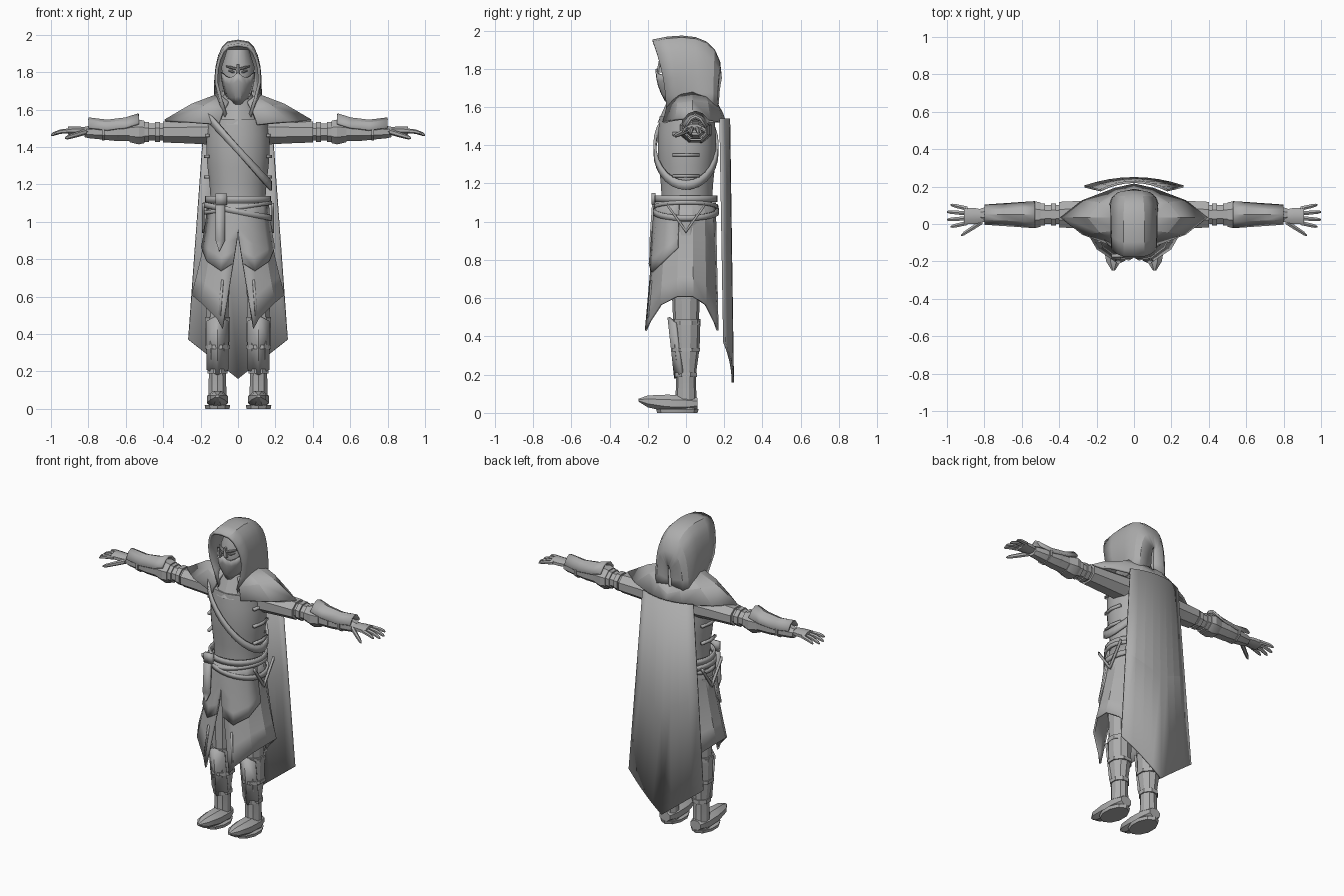
import bpy, bmesh
from math import sin, cos, pi, radians

default_cube = bpy.data.objects.get("Cube")
if default_cube:
    bpy.data.objects.remove(default_cube, do_unlink=True)

grey = (.42, .42, .42, 1)
cloth = bpy.data.materials.new("plain grey")
cloth.use_nodes = True
cloth.diffuse_color = grey
cloth.node_tree.nodes["Principled BSDF"].inputs["Base Color"].default_value = grey

# Shared centre lines of the limbs
arm_line = (.05, 1.48)
leg_line = (.11, 0)


def build(name, rows, closed=False, caps=False, mirror=False, thickness=0, smooth=28):
    """Skin a surface across rows of points and finish it as an object."""
    mesh = bpy.data.meshes.new(name)
    bm = bmesh.new()
    verts = [[bm.verts.new(point) for point in row] for row in rows]
    count = len(verts[0])
    for first, second in zip(verts, verts[1:]):
        for i in range(count if closed else count - 1):
            following = (i + 1) % count
            bm.faces.new((first[i], first[following], second[following], second[i]))
    if caps:
        bm.faces.new(verts[0])
        bm.faces.new(verts[-1])
    bmesh.ops.recalc_face_normals(bm, faces=bm.faces)
    bm.to_mesh(mesh)
    bm.free()
    mesh.materials.append(cloth)
    part = bpy.data.objects.new(name, mesh)
    bpy.context.collection.objects.link(part)
    if mirror:
        part.modifiers.new("Mirror", "MIRROR").merge_threshold = .002
    if thickness:
        solid = part.modifiers.new("Solidify", "SOLIDIFY")
        solid.thickness = thickness
        solid.offset = 0
    bpy.ops.object.select_all(action="DESELECT")
    bpy.context.view_layer.objects.active = part
    part.select_set(True)
    bpy.ops.object.shade_smooth_by_angle(angle=radians(smooth))
    return part


def straight(place):
    return 0, 0


def loft(name, axis, centre, ratio, sections, sides=8, mirror=True, bend=straight, smooth=28):
    """Closed form through ellipses, each given as a place on the axis and a radius."""
    rows = []
    for place, radius in sections:
        shift_u, shift_v = bend(place)
        ring = []
        for k in range(sides):
            angle = 2 * pi * (k + .5) / sides
            u = centre[0] + shift_u + radius * cos(angle)
            v = centre[1] + shift_v + radius * ratio * sin(angle)
            ring.append({"x": (place, u, v), "y": (u, place, v), "z": (u, v, place)}[axis])
        rows.append(ring)
    build(name, rows, closed=True, caps=True, mirror=mirror, smooth=smooth)


def bands(name, axis, centre, ratio, places, radius, width):
    """Row of short straps around a limb."""
    for number, place in enumerate(places, start=1):
        edges = [(place - width / 2, radius), (place + width / 2, radius)]
        loft(f"{name}_{number}", axis, centre, ratio, edges)


def wrap_strap(name, height, slope, radius, width):
    """Tilted strap around the body."""
    rows = []
    for edge in (-width / 2, width / 2):
        ring = []
        for k in range(28):
            angle = 2 * pi * k / 28
            x = radius * cos(angle)
            ring.append((x, .93 * radius * sin(angle), height + slope * x + edge))
        rows.append(ring)
    build(name, rows, closed=True, thickness=.014)


# Torso with a narrow waist and full chest, then the neck
steps = [k / 7 for k in range(8)]
torso = [(.95 + .6 * t, .16 - .012 * sin(2 * pi * t)) for t in steps]
loft("torso", "z", (0, .005), .9, torso, sides=20, mirror=False, smooth=40)
loft("neck_cowl", "z", (0, .02), 1.2, [(1.52, .14), (1.6, .11), (1.68, .08)], sides=14, mirror=False)

# Straps and belts
wrap_strap("chest_strap", height=1.385, slope=-1.1, radius=.176, width=.05)
wrap_strap("upper_belt", height=1.12, slope=0, radius=.17, width=.035)
wrap_strap("lower_belt", height=1.055, slope=-.2, radius=.178, width=.03)
wrap_strap("thin_belt", height=1.075, slope=.15, radius=.174, width=.02)
tail = [[(x, -.17, 1.12), (x, -.185, .9), (-.1, -.185, .84)] for x in (-.12, -.07)]
build("belt_tail", tail, thickness=.012)
build("belt_buckle", [[(x, -.17, z) for z in (1.09, 1.15)] for x in (-.12, -.06)], thickness=.02)

# Hanging hip loops and side lacing
hip_loop = []
for k in range(13):
    swing = k / 6 - 1
    height = .95 + .14 * abs(swing)
    hip_loop.append([(.185, swing / 10, height + edge) for edge in (-.01, .01)])
build("hip_loop", hip_loop, mirror=True, thickness=.014)
for number, level in enumerate((1.24, 1.35, 1.46), start=1):
    lace = [[(.174 - abs(y) / 5, y, level + edge) for edge in (-.008, .008)] for y in (-.07, 0, .07)]
    build(f"side_lacing_{number}", lace, mirror=True, thickness=.014)


def skirt_point(angle, t, grow=1):
    """Point on the flared skirt: angle runs front to back, t runs waist to hem."""
    low = .61 - .18 * abs(sin(angle)) ** 3
    slit = .11 * max(0, t - .25)
    flare = .06 if angle < 0 else .015
    x = max(slit, grow * (.155 + .095 * t ** 1.5) * cos(angle))
    return x, grow * (.15 + flare * t) * sin(angle), 1.1 + (low - 1.1) * t


# Skirt with slits and long tips, a shorter layer over it, and a trim line
turns = [pi * k / 7 - pi / 2 for k in range(8)]
fall = [k / 5 for k in range(6)]
skirt = [[skirt_point(angle, t) for t in fall] for angle in turns]
build("robe_skirt", skirt, mirror=True, thickness=.012, smooth=20)
tabard = []
for k, angle in enumerate(turns[:4]):
    end = .48 + .12 * sin(pi * k / 3)
    tabard.append([skirt_point(angle, t * end, grow=1.06) for t in fall])
build("outer_tabard", tabard, mirror=True, thickness=.012)
trim = [[skirt_point(angle, t, grow=1.04) for t in (.65, .95)] for angle in (-1.2, -1.15)]
build("skirt_trim", trim, mirror=True, thickness=.01)

# Long back cape with pointed hem
cape = []
for k in range(9):
    u = k / 4 - 1
    low = .16 + .21 * abs(u)
    column = []
    for t in (0, .5, 1):
        depth = .225 + .02 * t - .045 * u * u
        column.append((u * (.18 + .085 * t), depth, 1.54 + (low - 1.54) * t))
    cape.append(column)
build("back_cape", cape, thickness=.012, smooth=2)

# Shoulder mantle, pointed over each arm
mantle = []
for k in range(6):
    angle = radians(30 * k - 60)
    out, along = cos(angle), sin(angle)
    column = []
    for t in (0, .5, 1):
        reach = .1 * out * (1 - t) + (.18 * out + .21 * out ** 4) * t
        drop = (1.6 + .08 * out) * (1 - t) + (1.5 + .04 * out) * t
        column.append((reach, .035 + (.13 + .045 * t) * along, drop + .015 * sin(pi * t)))
    mantle.append(column)
build("shoulder_mantle", mantle, mirror=True, thickness=.014, smooth=12)

# Hood: arches from the face opening to the back
hood = []
for k in range(8):
    t = k / 7
    back = sin(t * pi / 2)
    half = .13 * (1.01 - t ** 4) ** .5
    top = 1.98 - .23 * t ** 3 - .035 * (1 - t) ** 4
    low = 1.55 + .07 * t * t
    narrow = min(1, .45 + t)
    arch = []
    for i in range(15):
        angle = pi * i / 14
        side = cos(angle) * abs(cos(angle)) ** -.4
        rise = abs(sin(angle)) ** .85
        taper = narrow + (1 - narrow) * min(1, rise * 1.8)
        low_depth, top_depth = -.1 + .265 * back, -.175 + .355 * back
        depth = low_depth + (top_depth - low_depth) * rise ** 2
        arch.append((half * side * taper, depth, low + (top - low) * rise))
    hood.append(arch)
build("hood", hood, thickness=.016, smooth=24)

# Head with a ridged mask, brows, eyes and nose
skull = [(1.6, .06), (1.73, .085), (1.83, .09), (1.92, .06)]
loft("head", "z", (0, 0), 1.35, skull, sides=14, mirror=False, smooth=50)
mask = []
for u in (0, .25, .5, .75, 1):
    column = []
    for t in (0, .25, .5, .75, 1):
        cheek = .03 * sin(pi * u) * (1 - t)
        column.append((.088 * u * (1 - .6 * t * t), -.155 + .08 * u * u + .05 * t * t, 1.8 - .17 * t - cheek))
    mask.append(column)
build("face_mask", mask, mirror=True, thickness=.01)


def face_curve(x):
    """Follow the face back and up, away from its middle."""
    return 8 * x * x, x / 4


loft("brow", "x", (-.13, 1.815), .7, [(.008, .01), (.035, .012), (.065, .006)], bend=face_curve)
loft("eye", "x", (-.125, 1.795), .7, [(.02, .006), (.035, .011), (.05, .006)], bend=face_curve)
loft("nose", "z", (0, -.13), 1.6, [(1.78, .015), (1.84, .008)], sides=6, mirror=False)

# Arms, layered from the sleeve to the gauntlet
loft("sleeve", "x", arm_line, .82, [(.13, .09), (.28, .08), (.4, .074)])
loft("upper_arm", "x", arm_line, .9, [(.38, .055), (.52, .055)])
bands("arm_strap", "x", arm_line, .9, (.43, .49), radius=.064, width=.028)
loft("elbow_guard", "x", arm_line, .92, [(.5, .07), (.53, .078), (.58, .064)])
loft("forearm", "x", arm_line, .85, [(.55, .062), (.66, .06), (.8, .042), (.82, .035)])
bands("wrist_strap", "x", arm_line, .8, (.64, .72), radius=.062, width=.014)
plate = []
for k in range(5):
    u = k / 2 - 1
    ridge = 1.54 - .05 * u * u
    plate.append([(x, arm_line[0] + .07 * u * (1.5 - x), ridge + 1.2 * (x - .7) ** 2) for x in (.53, .6, .7, .8)])
build("forearm_plate", plate, mirror=True, thickness=.012)

# Hands with drooping, spread fingers
loft("palm", "x", (.043, 1.488), .5, [(.8, .034), (.85, .046), (.91, .048)])
for i in range(4):
    offset = i - 1.5
    tip = 1.01 - .02 * abs(offset)

    def droop(x):
        return .15 * offset * (x - .9), -2.5 * (x - .9) ** 2

    joints = [(.89, .013), (.95, .012), (tip - .012, .01), (tip, .005)]
    loft(f"finger_{i + 1}", "x", (.044 + .027 * offset, 1.488), 1, joints, sides=6, bend=droop)


def thumb_bend(x):
    return .65 * (.8 - x), .3 * (.8 - x)


thumb = [(.81, .016), (.86, .015), (.91, .012), (.925, .005)]
loft("thumb", "x", (.02, 1.485), 1, thumb, sides=6, bend=thumb_bend)

# Legs, boots and shin plates
loft("leg", "z", leg_line, 1.1, [(1, .07), (.7, .07), (.45, .06)], sides=10)
loft("boot", "z", leg_line, 1.08, [(.49, .07), (.34, .066), (.2, .048), (.1, .05), (.02, .05)], sides=10)
bands("boot_strap", "z", leg_line, 1.08, (.47, .33), radius=.073, width=.02)
bands("ankle_strap", "z", leg_line, 1.08, (.2,), radius=.057, width=.025)
shin = []
for u in (-1, 0, 1):
    side = leg_line[0] + .055 * u
    shin.append([(side, -.09 + .035 * abs(u) + .035 * t, .5 - .32 * t - .03 * abs(u) * (1 - 2 * t)) for t in (0, .5, 1)])
build("shin_plate", shin, mirror=True, thickness=.014)


def toe_curl(y):
    return 0, .3 * y * y


foot = [(.06, .04), (0, .06), (-.1, .06), (-.2, .042), (-.248, .01)]
loft("foot", "y", (leg_line[0], .048), .8, foot, bend=toe_curl)
loft("sole", "z", (leg_line[0], -.045), 1.55, [(0, .068), (.02, .072)], sides=10)
